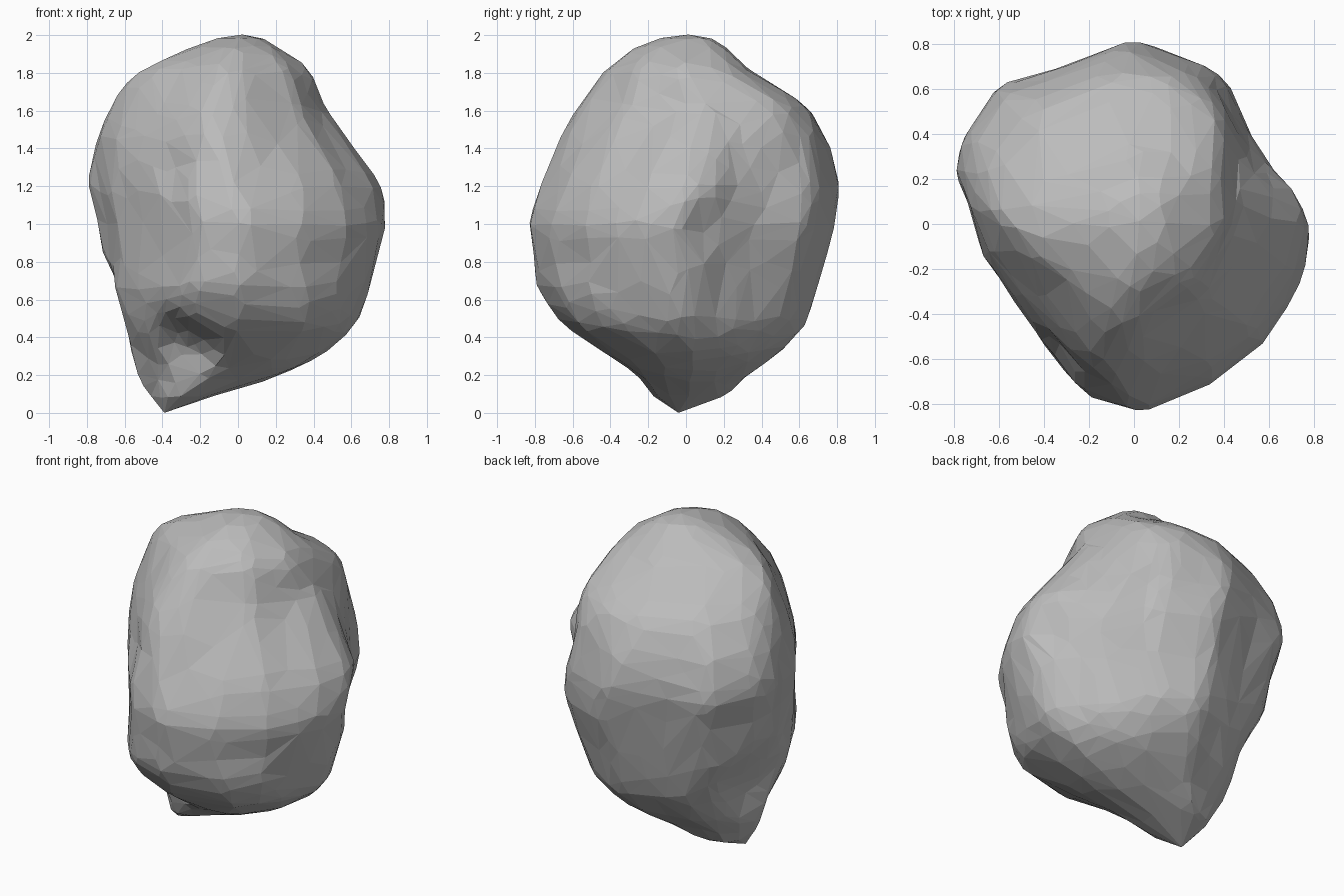
import bpy
import bmesh
import math
from mathutils import Vector, noise

cube = bpy.data.objects.get("Cube")
if cube:
    bpy.data.objects.remove(cube, do_unlink=True)

# Extents of the rock at each height: z, x min, x max, y min, y max
LEVELS = [
    (0, -.39, -.39, -.04, -.04),
    (.09, -.46, -.13, -.18, .21),
    (.2, -.53, .24, -.26, .32),
    (.3, -.57, .46, -.42, .5),
    (.46, -.63, .63, -.66, .64),
    (.66, -.72, .71, -.8, .71),
    (1, -.75, .81, -.84, .8),
    (1.2, -.81, .77, -.78, .83),
    (1.43, -.78, .61, -.68, .77),
    (1.62, -.69, .47, -.59, .67),
    (1.73, -.62, .43, -.5, .49),
    (1.83, -.5, .37, -.42, .31),
    (1.94, -.25, .22, -.28, .21),
    (1.985, -.11, .13, -.13, .13),
    (2, 0, .04, -.02, .04),
]

# Plan outlines inside a unit box, for the base, the belly and the crown
BASE = [(.1, 1), (.45, .8), (.75, .45), (1, 0), (.87, -.5), (.57, -.88),
        (0, -1), (-.45, -.85), (-.75, -.5), (-1, 0), (-.9, .45), (-.6, .8)]
BELLY = [(0, 1), (.41, .86), (.52, .79), (.62, .54), (.79, .27), (.9, .19),
         (1, 0), (.95, -.26), (.72, -.62), (.42, -.85), (0, -1), (-.32, -.92),
         (-.56, -.6), (-.84, -.2), (-.93, .12), (-1, .24), (-.96, .44),
         (-.74, .75), (-.41, .84)]
CROWN = [(.09, 1), (.5, .97), (.87, .77), (1, .1), (.74, -.56), (.2, -.94),
         (-.09, -1), (-.43, -.65), (-.8, -.28), (-1, .06), (-.91, .41),
         (-.61, .73)]

# Local hollows: centre, radius, push
HOLLOWS = [
    ((-.3, -.45, .31), .24, (.04, .1, .03)),
    ((.78, .13, .97), .16, (-.06, 0, 0)),
    ((-.38, -.62, 1.3), .17, (.02, .05, 0)),
    ((-.68, .2, .55), .3, (.07, -.01, 0)),
]


def outline_point(outline, angle):
    """Point where a ray from the centre crosses the outline."""
    ray = Vector((math.cos(angle), math.sin(angle)))
    for i, start in enumerate(outline):
        a, b = Vector(start), Vector(outline[i - 1])
        turn_a = ray.x * a.y - ray.y * a.x
        turn_b = ray.x * b.y - ray.y * b.x
        if turn_a * turn_b <= 0 and turn_a != turn_b:
            hit = a.lerp(b, turn_a / (turn_a - turn_b))
            if hit.dot(ray) > 0:
                return hit
    return ray


def level_at(z):
    """Extents interpolated at height z."""
    for low, high in zip(LEVELS, LEVELS[1:]):
        if z <= high[0]:
            t = (z - low[0]) / (high[0] - low[0])
            return [p + (q - p) * t for p, q in zip(low, high)][1:]
    return LEVELS[-1][1:]


def ramp(z, start, end):
    return min(max((z - start) / (end - start), 0), 1)


def rock_point(direction):
    """Carry a point of the unit sphere to the rock surface."""
    z = min(max(direction.z + 1, 0), 2)
    x0, x1, y0, y1 = level_at(z)
    angle = math.atan2(direction.y, direction.x)
    plan = outline_point(BASE, angle).lerp(outline_point(BELLY, angle), ramp(z, .4, .8))
    plan = plan.lerp(outline_point(CROWN, angle), ramp(z, 1.25, 1.65))
    p = Vector(((x0 + x1 + (x1 - x0) * plan.x) / 2,
                (y0 + y1 + (y1 - y0) * plan.y) / 2, z))
    for centre, radius, push in HOLLOWS:
        reach = 1 - (p - Vector(centre)).length / radius
        if reach > 0:
            p += Vector(push) * min(1, reach * 2)
    # Rough, chipped surface, calmer at both tips
    rough = noise.noise_vector(p * 3.5) * .014 + noise.noise_vector(p * 8) * .011
    return p + rough * min(1, z * 4, (2 - z) * 4)


# Rock body, with the level seams softened above the pointed foot
bm = bmesh.new()
bmesh.ops.create_icosphere(bm, subdivisions=5, radius=1)
for v in bm.verts:
    v.co = rock_point(v.co.copy())
body = [v for v in bm.verts if .15 < v.co.z < 1.97]
for step in range(2):
    bmesh.ops.smooth_vert(bm, verts=body, factor=.5,
                          use_axis_x=True, use_axis_y=True, use_axis_z=True)
bmesh.ops.recalc_face_normals(bm, faces=bm.faces)
mesh = bpy.data.meshes.new("rock")
bm.to_mesh(mesh)
bm.free()
rock = bpy.data.objects.new("rock", mesh)
bpy.context.collection.objects.link(rock)

# Irregular flat facets
facets = rock.modifiers.new("facets", 'DECIMATE')
facets.ratio = .18

# Grey stone
stone = bpy.data.materials.new("grey stone")
stone.use_nodes = True
colour = (.5, .5, .5, 1)
stone.diffuse_color = colour
stone.node_tree.nodes["Principled BSDF"].inputs["Base Color"].default_value = colour
mesh.materials.append(stone)
